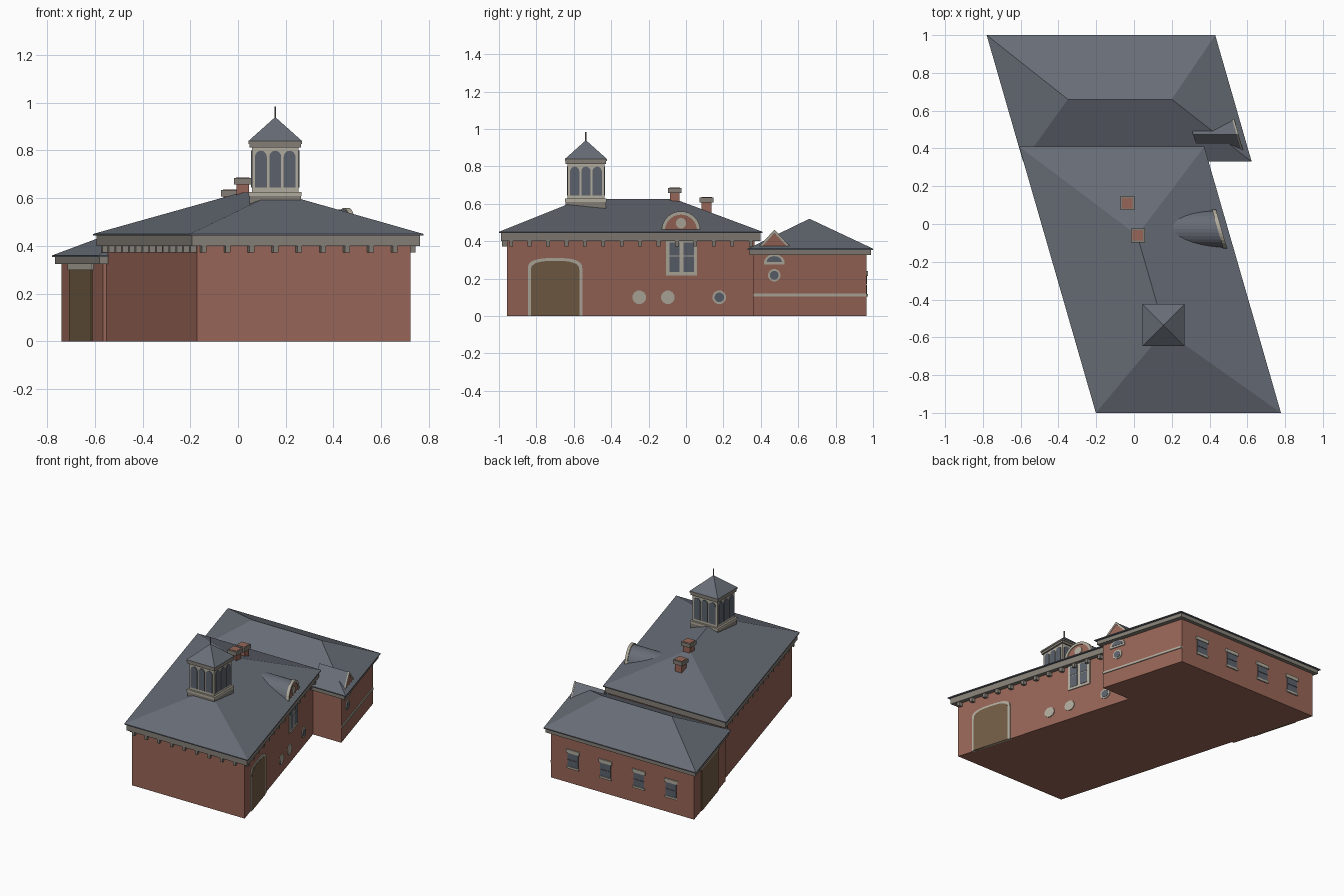
import bpy, bmesh, math

if "Cube" in bpy.data.objects:
    bpy.data.objects.remove(bpy.data.objects["Cube"])

SHEAR = 0.288  # the plan leans: side walls slide in x as y grows


def material(name, rgb):
    m = bpy.data.materials.new(name)
    m.diffuse_color = (*rgb, 1)
    m.use_nodes = True
    m.node_tree.nodes["Principled BSDF"].inputs["Base Color"].default_value = m.diffuse_color
    return m


BRICK = material("red brick", (0.31, 0.13, 0.095))
SLATE = material("grey slate", (0.14, 0.155, 0.185))
STONE = material("pale stone", (0.44, 0.41, 0.34))
TRIM = material("grey cornice", (0.23, 0.21, 0.18))
GLASS = material("dark glass", (0.105, 0.12, 0.15))
DOOR = material("brown door", (0.17, 0.11, 0.06))


# Placement rules: outline coordinates a, b and depth d to a point
def plan(a, b, d):
    return (a - SHEAR * b, b, d)


def square_plan(a, b, d):
    return (a, b, d)


def right_wall(u):
    return lambda a, b, d: (u + d - SHEAR * a, a, b)


def left_wall(u):
    return lambda a, b, d: (u - d - SHEAR * a, a, b)


def back_wall(y):
    return lambda a, b, d: (a - SHEAR * (y + d), y + d, b)


def finish(name, bm, mat):
    bmesh.ops.recalc_face_normals(bm, faces=bm.faces)
    me = bpy.data.meshes.new(name)
    bm.to_mesh(me)
    bm.free()
    me.materials.append(mat)
    ob = bpy.data.objects.new(name, me)
    bpy.context.collection.objects.link(ob)
    return ob


def prisms(name, outlines, d0, d1, place, mat):
    """Extrude each outline from depth d0 to d1."""
    bm = bmesh.new()
    for pts in outlines:
        lo = [bm.verts.new(place(a, b, d0)) for a, b in pts]
        hi = [bm.verts.new(place(a, b, d1)) for a, b in pts]
        bm.faces.new(lo)
        bm.faces.new(hi)
        n = len(pts)
        for i in range(n):
            j = (i + 1) % n
            bm.faces.new((lo[i], lo[j], hi[j], hi[i]))
    return finish(name, bm, mat)


def rect(a0, a1, b0, b1):
    return [(a0, b0), (a1, b0), (a1, b1), (a0, b1)]


def disc(a, b, r, n=12):
    return [(a + r * math.cos(2 * math.pi * (i + .5) / n),
             b + r * math.sin(2 * math.pi * (i + .5) / n)) for i in range(n)]


def arch(a, b, half, spring, rise, n=12, power=1.0):
    """Upright sides to the spring height, then a rounded top."""
    pts = [(a - half, b), (a + half, b)] if spring > b else []
    for i in range(n + 1):
        t = math.pi * i / n
        c, s = math.cos(t), max(math.sin(t), 0)
        pts.append((a + half * math.copysign(abs(c) ** power, c), spring + rise * s ** power))
    return pts


def arch_band(a, b, half, rise, w, n=16):
    """Curved strip between two half ellipses."""
    outer = arch(a, b, half, b, rise, n)
    inner = arch(a, b, half - w, b, rise - w, n)
    return [[outer[i], outer[i + 1], inner[i + 1], inner[i]] for i in range(n)]


def roof(name, corners, ridge, z0, z1, place):
    """Hipped roof, or a pyramid when the two ridge ends coincide."""
    bm = bmesh.new()
    c = [bm.verts.new(place(a, b, z0)) for a, b in corners]
    r = [bm.verts.new(place(a, b, z1)) for a, b in ridge]
    bm.faces.new(c)
    for i, top in enumerate(((0,), (0, 1), (1,), (1, 0))):
        bm.faces.new([c[i], c[(i + 1) % 4]] + [r[k] for k in reversed(top)])
    bmesh.ops.remove_doubles(bm, verts=bm.verts, dist=1e-5)
    return finish(name, bm, SLATE)


# Main hall
prisms("main_walls", [rect(-.447, .447, -.957, .365)], 0, .41, plan, BRICK)
prisms("main_cornice", [rect(-.478, .478, -.988, .398)], .4, .445, plan, TRIM)
prisms("main_roof_edge", [rect(-.49, .49, -1, .41)], .443, .45, plan, SLATE)
roof("main_roof", rect(-.49, .49, -1, .41), [(0, -.564), (0, -.06)], .45, .625, plan)

# Brackets under the main cornice
side_y = [-.935 + .0985 * i for i in range(14)]
blocks = [rect(u - .01, u + .01, -.985, -.95) for u in [-.425 + .1 * i for i in range(9)]]
for y in side_y:
    blocks += [rect(.44, .472, y - .01, y + .01), rect(-.472, -.44, y - .01, y + .01)]
prisms("cornice_brackets", blocks, .372, .402, plan, TRIM)

# Rear wing
prisms("wing_walls", [rect(-.462, .672, .358, .965)], 0, .335, plan, BRICK)
prisms("wing_cornice", [rect(-.482, .705, .34, .99)], .325, .355, plan, TRIM)
prisms("wing_roof_edge", [rect(-.492, .718, .33, 1)], .353, .36, plan, SLATE)
roof("wing_roof", [(-.492, 1), (-.492, .33), (.718, .33), (.718, 1)],
     [(-.16, .66), (.39, .66)], .36, .52, plan)

# Carriage door on the right wall
R = right_wall(.447)
prisms("carriage_door_surround", [arch(-.7, 0, .146, .25, .06, 16, .7)], -.01, .006, R, STONE)
prisms("carriage_door", [arch(-.7, 0, .13, .24, .055, 16, .7)], -.01, .008, R, DOOR)

# Round medallions and round windows
prisms("medallions", [disc(y, .1, .037) for y in (-.25, -.097, .178)], -.01, .006, R, STONE)
prisms("round_window_glass", [disc(.178, .1, .026)], 0, .008, R, GLASS)

# Paired tall window
prisms("tall_window_frame", [rect(-.107, .06, .217, .4)], -.01, .006, R, STONE)
prisms("tall_window_glass", [rect(y, y + .055, z0, z1) for y in (-.089, -.013)
                             for z0, z1 in ((.235, .318), (.324, .392))], 0, .008, R, GLASS)

# Arched dormer
prisms("arch_dormer_body", [arch(-.027, .45, .098, .455, .098, 16)], -.35, 0, R, SLATE)
prisms("arch_dormer_face", [arch(-.027, .45, .09, .455, .09, 16)], 0, .004, R, BRICK)
prisms("arch_dormer_trim", arch_band(-.027, .455, .104, .105, .018)
       + [rect(-.131, .077, .45, .463)], -.012, .009, R, STONE)
prisms("arch_dormer_medallion", [disc(-.027, .496, .028)], 0, .008, R, STONE)

# Wing right wall: string course, lunette and round window
W = right_wall(.672)
prisms("string_course", [rect(.36, .965, .105, .12)], -.01, .006, W, STONE)
prisms("wing_window_frames", [arch(.472, .275, .055, .285, .045), disc(.472, .218, .034)],
       -.01, .006, W, STONE)
prisms("wing_window_glass", [arch(.472, .288, .04, .29, .03), disc(.472, .218, .024)],
       0, .008, W, GLASS)

# Gabled dormer
prisms("gable_dormer_roof", [[(.39, .37), (.556, .37), (.473, .458)]], -.222, .012, W, SLATE)
prisms("gable_dormer_face", [[(.405, .37), (.541, .37), (.473, .443)]], 0, .016, W, BRICK)
prisms("gable_dormer_trim", [[(.388, .37), (.405, .37), (.473, .445), (.473, .462)],
                             [(.558, .37), (.541, .37), (.473, .445), (.473, .462)],
                             rect(.39, .556, .366, .375)], .008, .018, W, STONE)

# Side door in the wing's left wall
L = left_wall(-.462)
prisms("side_door", [rect(.51, .83, 0, .3)], -.01, .006, L, DOOR)
prisms("side_door_lintel", [rect(.495, .845, .3, .325)], -.01, .008, L, STONE)

# Back windows
B = back_wall(.965)
back_u = (-.28, -.024, .24, .498)
prisms("back_window_glass", [rect(u - .042, u + .042, z0, z1) for u in back_u
                             for z0, z1 in ((.118, .166), (.17, .218))], -.01, .004, B, GLASS)
prisms("back_window_lintels", [rect(u - .052, u + .052, .215, .24) for u in back_u],
       -.01, .008, B, STONE)
prisms("back_window_sills", [rect(u - .048, u + .048, .105, .119) for u in back_u],
       -.01, .008, B, STONE)

# Chimneys
for i, (x, y, top) in enumerate(((-.035, .11, .635), (.02, -.06, .685))):
    def around(h):
        return [rect(x - h, x + h, y - h, y + h)]
    prisms(f"chimney_stack_{i}", around(.026), .5, top - .02, square_plan, BRICK)
    prisms(f"chimney_cap_{i}", around(.037), top - .027, top, square_plan, TRIM)
    prisms(f"chimney_flue_{i}", around(.028), top - .01, top + .002, square_plan, BRICK)

# Cupola
CX, CY = .156, -.535


def cupola_box(name, half, z0, z1, mat):
    prisms(name, [rect(CX - half, CX + half, CY - half, CY + half)], z0, z1, square_plan, mat)


cupola_box("cupola_base", .108, .56, .612, TRIM)
cupola_box("cupola_base_moulding", .111, .61, .627, STONE)
cupola_box("cupola_body", .098, .62, .82, STONE)
cupola_box("cupola_cornice", .108, .812, .835, TRIM)
cupola_box("cupola_eave", .112, .828, .84, TRIM)
e = .112
roof("cupola_roof", rect(CX - e, CX + e, CY - e, CY + e), [(CX, CY)] * 2, .84, .94, square_plan)
for k in range(4):
    c, s = math.cos(k * math.pi / 2), math.sin(k * math.pi / 2)
    prisms(f"cupola_windows_{k}", [arch(a, .645, .025, .772, .027, 8) for a in (-.06, 0, .06)],
           .09, .102, lambda a, b, d: (CX + c * a + s * d, CY + s * a - c * d, b), GLASS)
prisms("finial", [disc(CX, CY, .004, 8)], .92, .985, square_plan, TRIM)
